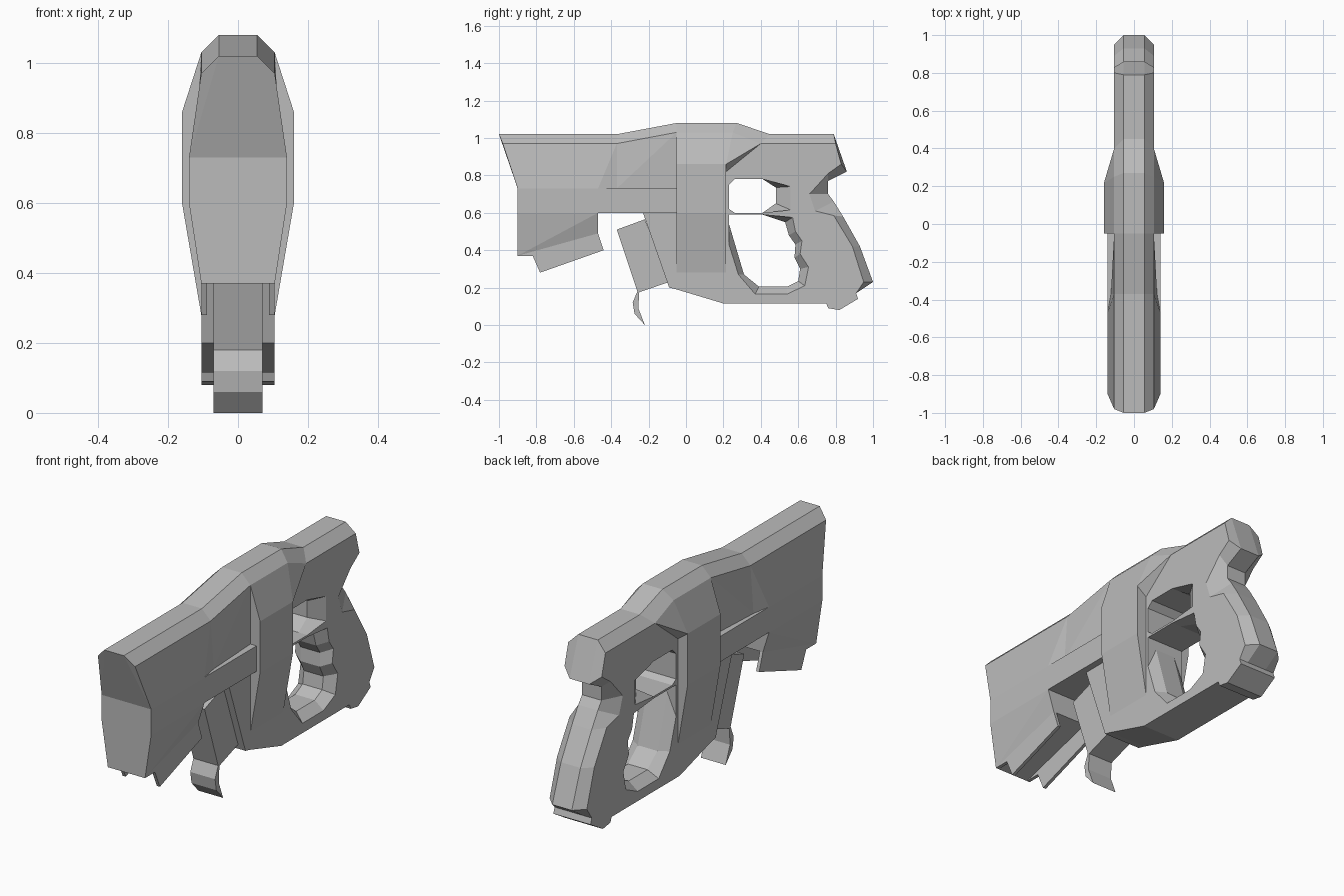
import bpy, bmesh

cube = bpy.data.objects.get("Cube")
if cube:
    bpy.data.objects.remove(cube, do_unlink=True)

grey = bpy.data.materials.new("matte_grey")
grey.use_nodes = True
grey.diffuse_color = (0.5, 0.5, 0.5, 1)
grey.node_tree.nodes["Principled BSDF"].inputs["Base Color"].default_value = (0.5, 0.5, 0.5, 1)

SIDE, RIM = 0.105, 0.055  # half widths of the flat sides and of the bevelled rim


def finish(bm, name):
    bmesh.ops.recalc_face_normals(bm, faces=bm.faces)
    mesh = bpy.data.meshes.new(name)
    bm.to_mesh(mesh)
    bm.free()
    mesh.materials.append(grey)
    obj = bpy.data.objects.new(name, mesh)
    bpy.context.collection.objects.link(obj)
    return obj


def loft(name, rings):
    """Join (x, outline) rings into a closed solid across x."""
    bm = bmesh.new()
    loops = [[bm.verts.new((x, y, z)) for y, z in outline] for x, outline in rings]
    n = len(loops[0])
    for a, b in zip(loops, loops[1:]):
        for i in range(n):
            j = (i + 1) % n
            bm.faces.new((a[i], a[j], b[j], b[i]))
    bm.faces.new(loops[0])
    bm.faces.new(loops[-1])
    return finish(bm, name)


def hull(name, points):
    """Convex solid from points mirrored over x = 0."""
    bm = bmesh.new()
    for x, y, z in points:
        for s in (-1, 1):
            bm.verts.new((s * x, y, z))
    res = bmesh.ops.convex_hull(bm, input=bm.verts)
    loose = {v for v in res["geom_interior"] if isinstance(v, bmesh.types.BMVert)}
    bmesh.ops.delete(bm, geom=list(loose), context='VERTS')
    bmesh.ops.dissolve_limit(bm, angle_limit=0.01, verts=bm.verts, edges=bm.edges)
    return finish(bm, name)


def cut(target, side, rim):
    """Cut a hole whose edge bevels from the side outline to the rim outline."""
    cutter = loft("hole_cutter", [(-0.2, side), (-SIDE, side), (-RIM, rim),
                                  (RIM, rim), (SIDE, side), (0.2, side)])
    cutter.hide_render = True
    mod = target.modifiers.new("hole", 'BOOLEAN')
    mod.operation, mod.solver, mod.object = 'DIFFERENCE', 'EXACT', cutter
    bpy.context.view_layer.objects.active = target
    bpy.ops.object.modifier_apply(modifier=mod.name)
    bpy.data.objects.remove(cutter, do_unlink=True)


# Rear body with grip: rim point, then side point where the edge is bevelled
body_profile = [
    ((-.05, 1.08), (-.05, 1.03)), ((.27, 1.08), (.25, 1.03)),
    ((.45, 1.02), (.4, .97)), ((.79, 1.02), (.8, .97)),
    ((.86, .82), (.83, .86)), ((.76, .77), (.76, .81)),
    ((.76, .7), (.66, .7)), ((.79, .66), (.69, .61)),
    ((.84, .58), (.79, .585)), ((.93, .42), (.89, .42)),
    ((1, .23), (.95, .23)), ((.91, .17),), ((.92, .14),), ((.82, .08),),
    ((.76, .09),), ((.75, .115),), ((.2, .115),), ((-.05, .19),),
    ((-.09, .2),), ((-.23, .6),), ((-.05, .65),),
]
rim = [p[0] for p in body_profile]
side = [p[-1] for p in body_profile]
body = loft("body_and_grip", [(-SIDE, side), (-RIM, rim), (RIM, rim), (SIDE, side)])

# Upper opening
front_edge = [(.41, .6), (.26, .6), (.23, .62), (.23, .75), (.26, .78), (.41, .78)]
cut(body, front_edge + [(.56, .74), (.56, .615)],
    front_edge + [(.48, .735), (.48, .65)])

# Finger opening with a wavy rear edge
cut(body,
    [(.23, .59), (.41, .59), (.57, .575), (.585, .5), (.62, .45), (.61, .38),
     (.655, .31), (.635, .21), (.54, .165), (.37, .165), (.28, .27), (.23, .43)],
    [(.23, .59), (.41, .59), (.53, .55), (.55, .48), (.585, .43), (.58, .36),
     (.61, .3), (.6, .235), (.54, .205), (.39, .205), (.31, .27), (.23, .54)])

# Wide middle housing and its taper into the rear
hull("middle_housing", [(x, y, z) for y in (-.05, .215) for x, z in
                        ((SIDE, 1.03), (.16, .86), (.16, .6), (SIDE, .28))])
hull("housing_taper", [(.16, .215, .86), (SIDE, .215, 1.03), (SIDE, .25, 1.03),
                       (SIDE, .215, .82), (SIDE, .4, .97)])

# Barrel shroud
hull("barrel_upper", [(RIM, -1, 1.02), (SIDE, -.98, .97), (.14, -.9, .73),
                      (RIM, -.37, 1.02), (SIDE, -.37, .97),
                      (.14, -.47, .73), (.122, -.37, .73)])
hull("barrel_rise", [(RIM, -.37, 1.02), (SIDE, -.37, .97), (.122, -.37, .73),
                     (SIDE, -.28, .73), (RIM, -.05, 1.08), (SIDE, -.05, 1.03),
                     (SIDE, -.05, .73)])
hull("barrel_lower", [(.14, y, z) for y in (-.9, -.05) for z in (.6, .73)])
hull("barrel_chin", [(.14, -.9, .6), (SIDE, -.9, .37), (.14, -.47, .6), (SIDE, -.47, .49)])

# Two thin fins under the muzzle
fin = [(-.9, .37), (-.82, .37), (-.78, .28), (-.44, .4), (-.47, .49)]
for name, s in (("left_fin", 1), ("right_fin", -1)):
    loft(name, [(s * .088, fin), (s * SIDE, fin)])

# Front lever with curled tip
lever = [(-.22, .565), (-.37, .51), (-.26, .18), (-.285, .12), (-.275, .06),
         (-.22, 0), (-.255, .09), (-.25, .175), (-.09, .23)]
loft("front_lever", [(-.07, lever), (.07, lever)])
